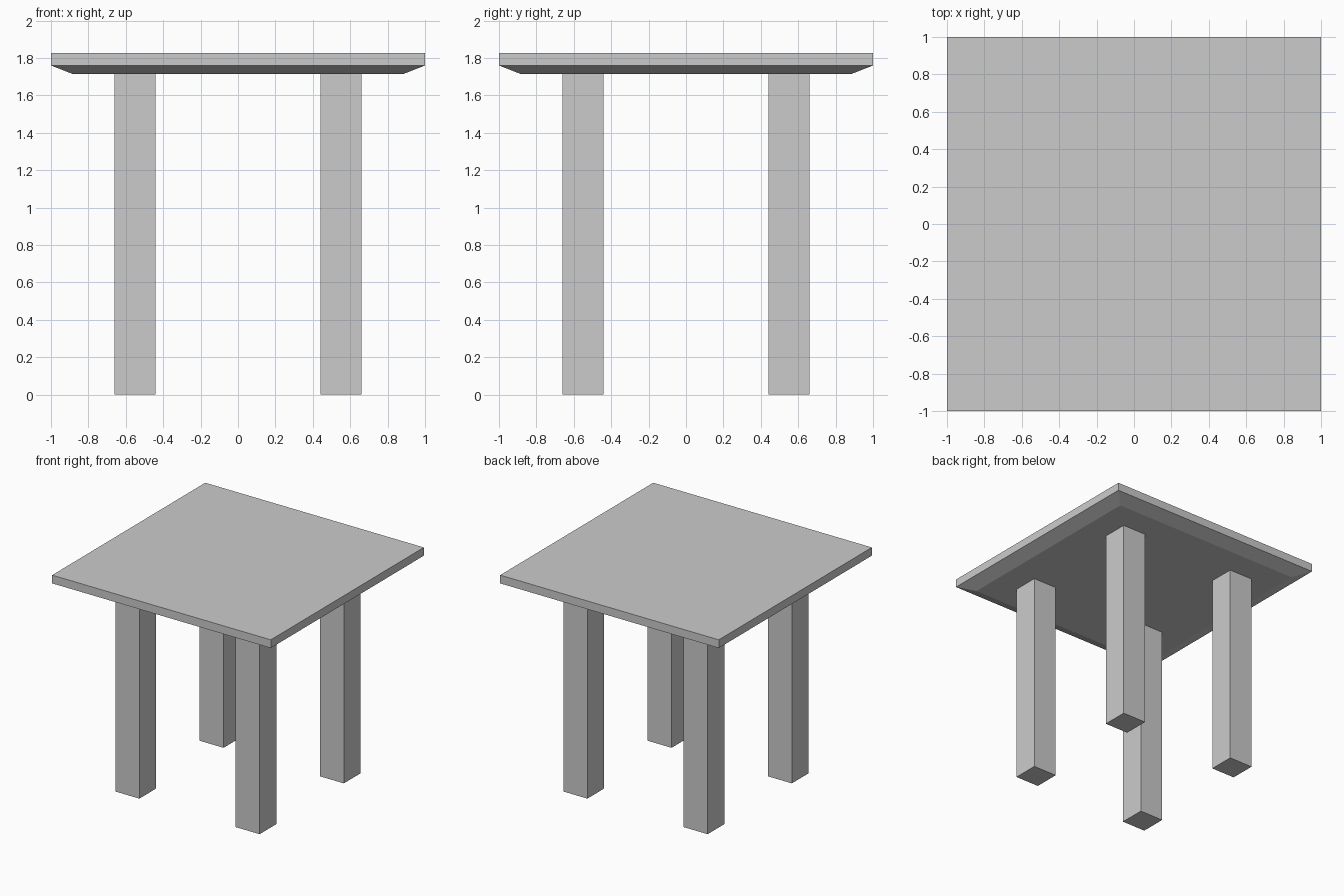
import bpy, bmesh

if "Cube" in bpy.data.objects:
    bpy.data.objects.remove(bpy.data.objects["Cube"])


def make_object(name, bm):
    bmesh.ops.recalc_face_normals(bm, faces=bm.faces)
    mesh = bpy.data.meshes.new(name)
    bm.to_mesh(mesh)
    bm.free()
    obj = bpy.data.objects.new(name, mesh)
    bpy.context.collection.objects.link(obj)
    return obj


def square_loft(name, cx, cy, sections):
    """Closed solid through square sections given as (half width, z)."""
    bm = bmesh.new()
    rings = [[bm.verts.new((cx + sx * h, cy + sy * h, z))
              for sx, sy in ((-1, -1), (1, -1), (1, 1), (-1, 1))]
             for h, z in sections]
    for low, high in zip(rings, rings[1:]):
        for i in range(4):
            j = (i + 1) % 4
            bm.faces.new((low[i], low[j], high[j], high[i]))
    bm.faces.new(rings[0][::-1])
    bm.faces.new(rings[-1])
    return make_object(name, bm)


# Table top with a chamfered underside
UNDERSIDE = 1.715
square_loft("table_top", 0, 0, [(0.885, UNDERSIDE), (1.0, 1.76), (1.0, 1.828)])

# Four straight square legs
for y_name, sy in (("front", -1), ("back", 1)):
    for x_name, sx in (("left", -1), ("right", 1)):
        square_loft(f"{y_name}_{x_name}_leg", sx * 0.55, sy * 0.55,
                    [(0.11, 0), (0.11, UNDERSIDE)])
